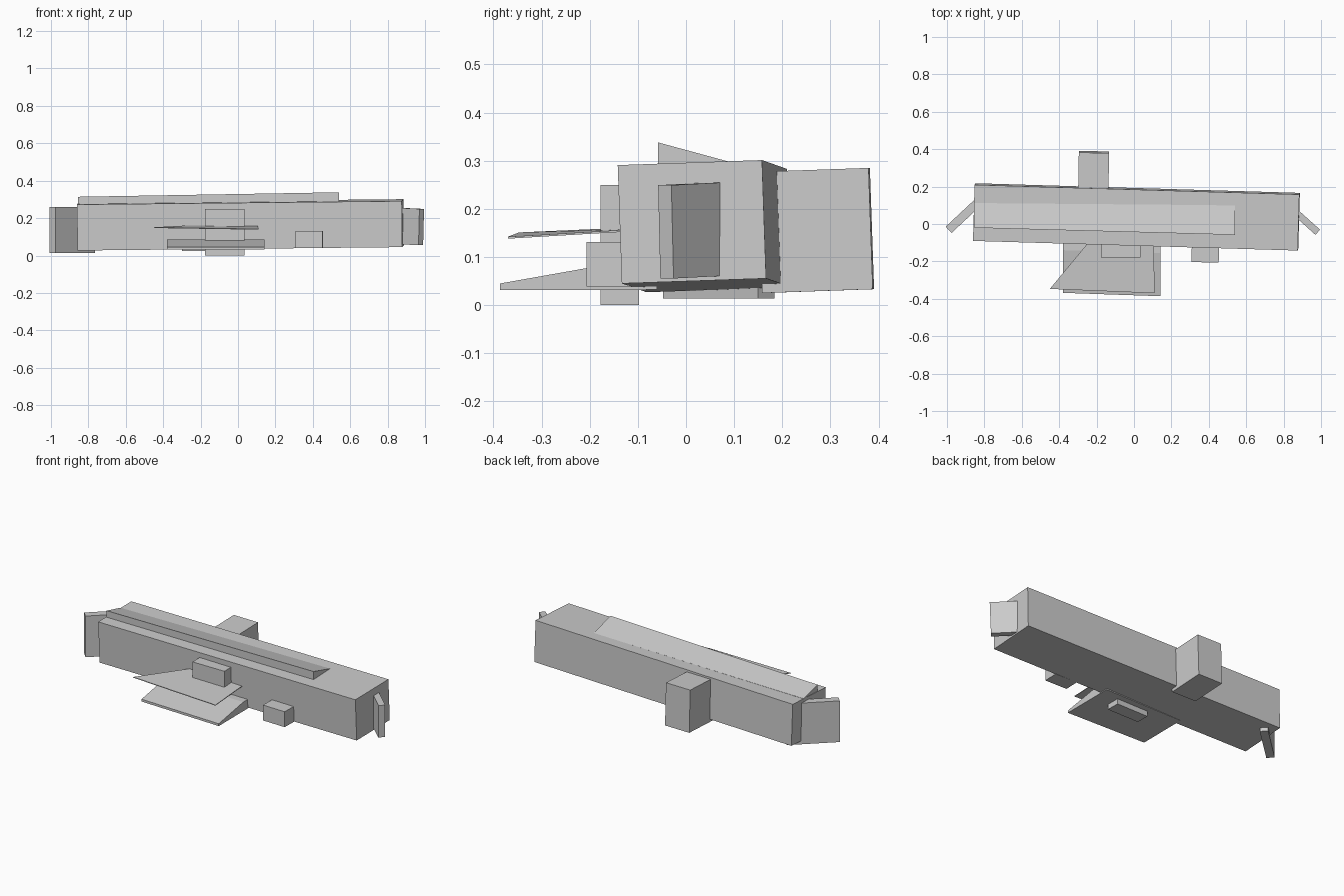
import bpy, bmesh
from math import radians
from mathutils import Matrix, Vector

cube = bpy.data.objects.get("Cube")
if cube:
    bpy.data.objects.remove(cube)

grey = bpy.data.materials.new("light_grey")
grey.use_nodes = True
color = (0.6, 0.6, 0.6, 1)
grey.diffuse_color = color
grey.node_tree.nodes["Principled BSDF"].inputs["Base Color"].default_value = color


def add_object(name, bm):
    bmesh.ops.recalc_face_normals(bm, faces=bm.faces)
    mesh = bpy.data.meshes.new(name)
    bm.to_mesh(mesh)
    bm.free()
    mesh.materials.append(grey)
    obj = bpy.data.objects.new(name, mesh)
    bpy.context.collection.objects.link(obj)
    return obj


def box(name, center, size, rot=(0, 0, 0)):
    """Box of a given size, turned about x, y, z in degrees."""
    bm = bmesh.new()
    bmesh.ops.create_cube(bm, size=1)
    turn = Matrix.Identity(4)
    for angle, axis in zip(rot, "XYZ"):
        turn = Matrix.Rotation(radians(angle), 4, axis) @ turn
    bm.transform(Matrix.Translation(center) @ turn @ Matrix.Diagonal((*size, 1)))
    return add_object(name, bm)


def loft(name, first, last):
    """Closed solid between two matching outlines."""
    bm = bmesh.new()
    a = [bm.verts.new(p) for p in first]
    b = [bm.verts.new(p) for p in last]
    bm.faces.new(a)
    bm.faces.new(b)
    for i in range(len(a)):
        j = (i + 1) % len(a)
        bm.faces.new((a[i], a[j], b[j], b[i]))
    return add_object(name, bm)


# Long hull, slightly skewed
tilt = (2, -0.6, -1.7)
box("hull", (0.013, 0.038, 0.164), (1.737, 0.3, 0.246), tilt)

# Boxes attached to the back, front and underside
box("rear_block", (-0.216, 0.27, 0.155), (0.162, 0.23, 0.252), (2, 0, -1))
box("front_column", (-0.071, -0.138, 0.125), (0.211, 0.08, 0.25))
box("front_small_block", (0.381, -0.16, 0.085), (0.146, 0.09, 0.092), (0, 0, -1.5))

# Ridge along the top: upright front, sloping back
loft("top_ridge",
     [(-0.855, -0.02, 0.26), (-0.855, -0.02, 0.314), (-0.855, 0.112, 0.281), (-0.855, 0.112, 0.26)],
     [(0.54, -0.058, 0.28), (0.54, -0.058, 0.338), (0.54, 0.1, 0.295), (0.54, 0.1, 0.28)])

# Lower wedge in front
loft("lower_wedge",
     [(-0.38, -0.368, 0.031), (-0.38, -0.368, 0.045), (-0.38, -0.14, 0.086), (-0.38, -0.06, 0.086), (-0.38, -0.06, 0.032)],
     [(0.143, -0.386, 0.031), (0.143, -0.386, 0.045), (0.143, -0.155, 0.086), (0.143, -0.06, 0.086), (0.143, -0.06, 0.032)])

# Thin upper plate in front
plate = [(-0.45, -0.347, 0.151), (0.11, -0.37, 0.142), (0.106, -0.1, 0.158), (-0.245, -0.1, 0.162)]
loft("upper_plate", plate, [Vector(p) - Vector((0, 0, 0.004)) for p in plate])

# Angled flaps on both ends
box("right_flap", (-0.885, 0.068, 0.137), (0.29, 0.046, 0.246), (0, 0, 43))
box("left_flap", (0.9, 0.03, 0.156), (0.215, 0.037, 0.194), (0, 2, -42))
